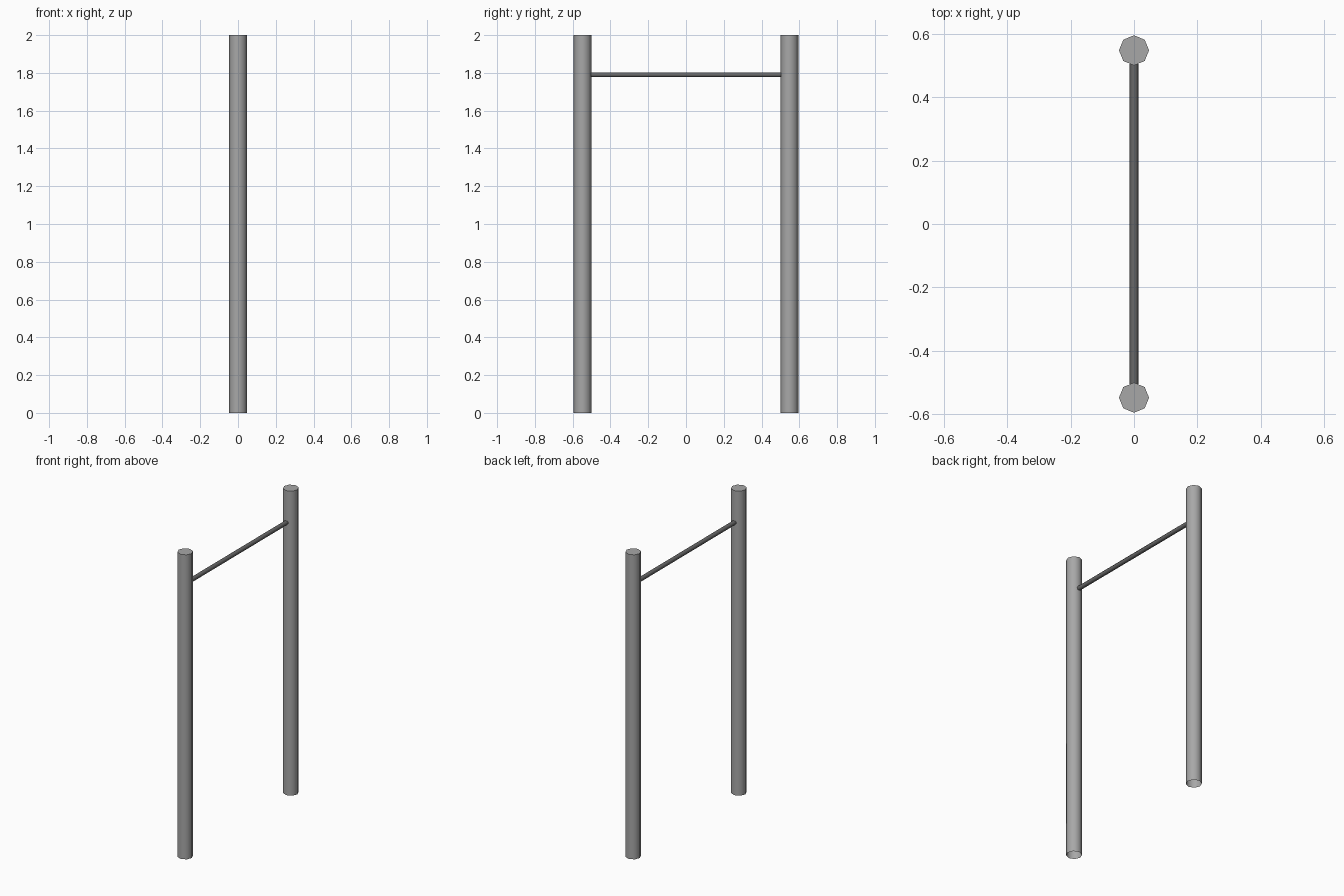
import bpy, bmesh, math
from mathutils import Matrix

if "Cube" in bpy.data.objects:
    bpy.data.objects.remove(bpy.data.objects["Cube"])


def material(name, value):
    m = bpy.data.materials.new(name)
    m.diffuse_color = (value, value, value, 1)
    m.use_nodes = True
    m.node_tree.nodes["Principled BSDF"].inputs["Base Color"].default_value = m.diffuse_color
    return m


def tube(name, sides, radius, length, matrix, mat, cap_top):
    """Smooth-sided prism along local z from 0 to length, first corner on local +x."""
    bm = bmesh.new()
    rings = []
    for z in (0, length):
        rings.append([bm.verts.new((radius * math.cos(2 * math.pi * i / sides),
                                    radius * math.sin(2 * math.pi * i / sides), z))
                      for i in range(sides)])
    low, high = rings
    for i in range(sides):
        j = (i + 1) % sides
        bm.faces.new((low[i], low[j], high[j], high[i])).smooth = True
    if cap_top:
        cap = bm.faces.new(high)
        for e in cap.edges:
            e.smooth = False
    bm.transform(matrix)
    mesh = bpy.data.meshes.new(name)
    bm.to_mesh(mesh)
    bm.free()
    mesh.materials.append(mat)
    ob = bpy.data.objects.new(name, mesh)
    bpy.context.collection.objects.link(ob)
    return ob


post_grey = material("post grey", 0.39)
bar_grey = material("dark bar grey", 0.14)

POST_R, POST_Y = 0.0475, 0.5475

# Two upright octagonal posts, open underneath
for name, side in (("front_post", -1), ("back_post", 1)):
    tube(name, 8, POST_R, 2.0, Matrix.Translation((0, side * POST_Y, 0)), post_grey, True)

# Thin horizontal bar between the posts
half = POST_Y - POST_R + 0.004
tube("pull_up_bar", 6, 0.0142, 2 * half,
     Matrix.Translation((0, half, 1.79)) @ Matrix.Rotation(math.pi / 2, 4, 'X'),
     bar_grey, False)
